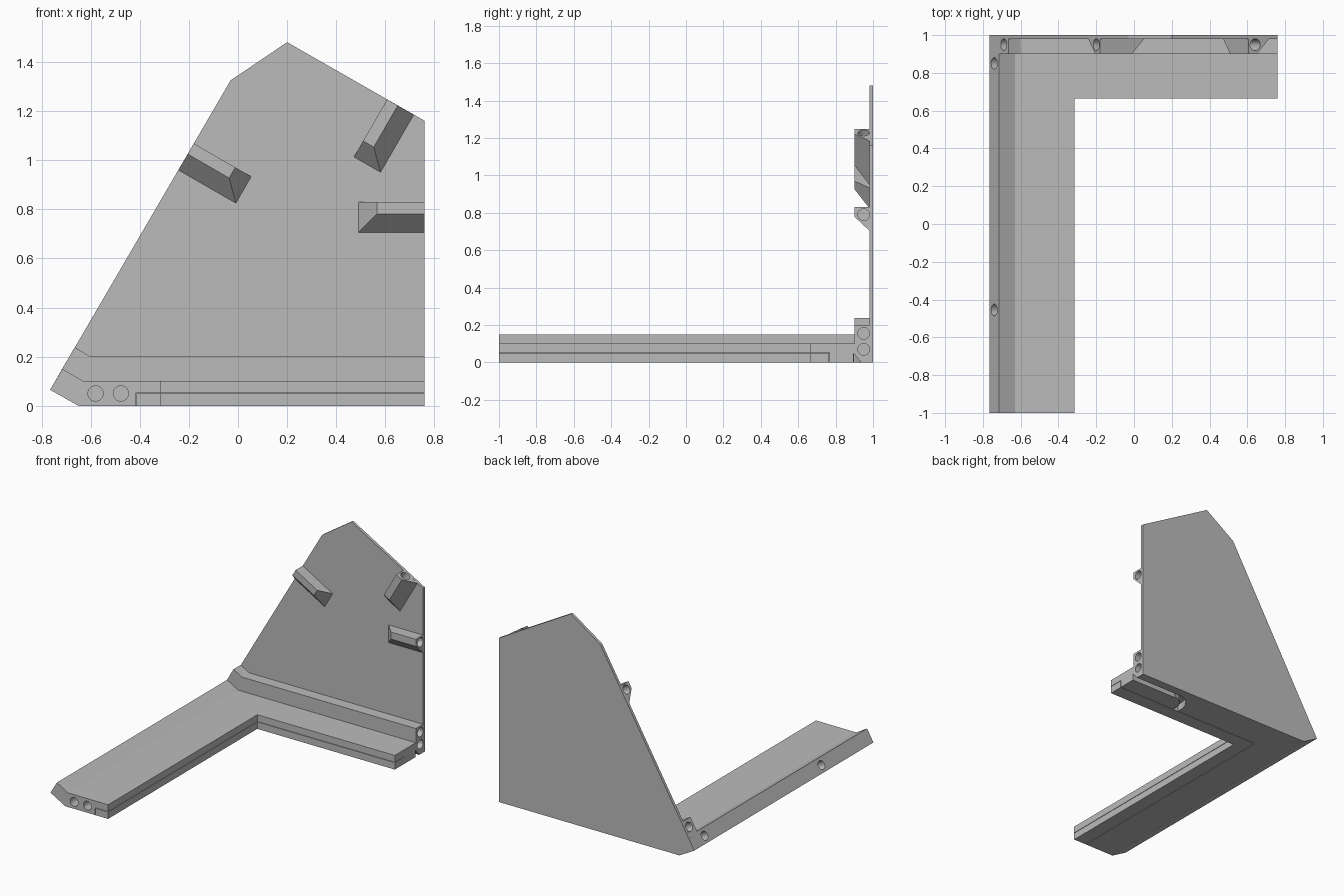
import bpy, bmesh, math
from mathutils import Vector

cube = bpy.data.objects.get("Cube")
if cube:
    bpy.data.objects.remove(cube)

grey = bpy.data.materials.new("plain grey")
grey.use_nodes = True
colour = (0.5, 0.5, 0.5, 1)
grey.diffuse_color = colour
grey.node_tree.nodes["Principled BSDF"].inputs["Base Color"].default_value = colour


def finish(name, bm):
    bmesh.ops.recalc_face_normals(bm, faces=bm.faces)
    mesh = bpy.data.meshes.new(name)
    bm.to_mesh(mesh)
    bm.free()
    mesh.materials.append(grey)
    ob = bpy.data.objects.new(name, mesh)
    bpy.context.collection.objects.link(ob)
    return ob


def prism(name, points, axis, start, end):
    """Extrude a 2D outline along an axis."""
    place = {"x": lambda p, d: (d, p[0], p[1]),
             "y": lambda p, d: (p[0], d, p[1]),
             "z": lambda p, d: (p[0], p[1], d)}[axis]
    bm = bmesh.new()
    face = bm.faces.new([bm.verts.new(place(p, start)) for p in points])
    new = bmesh.ops.extrude_face_region(bm, geom=[face])["geom"]
    shift = Vector(place((0, 0), end - start))
    bmesh.ops.translate(bm, vec=shift, verts=[v for v in new if isinstance(v, bmesh.types.BMVert)])
    return finish(name, bm)


def rect(a0, a1, b0, b1):
    return [(a0, b0), (a1, b0), (a1, b1), (a0, b1)]


def cut(ob, cutter, keep=False):
    """Subtract the cutter from the part and bake the result."""
    cutter.hide_render = True
    mod = ob.modifiers.new("cut", "BOOLEAN")
    mod.operation, mod.solver, mod.object = "DIFFERENCE", "EXACT", cutter
    bpy.context.view_layer.update()
    mesh = bpy.data.meshes.new_from_object(
        ob.evaluated_get(bpy.context.evaluated_depsgraph_get()))
    ob.modifiers.clear()
    ob.data = mesh
    if not keep:
        bpy.data.objects.remove(cutter)


def drill(ob, mouth, inward, depth=0.15, radius=0.031):
    """Round blind hole from the mouth point along the inward direction."""
    inward = Vector(inward).normalized()
    bm = bmesh.new()
    bmesh.ops.create_cone(bm, cap_ends=True, segments=32, radius1=radius,
                          radius2=radius, depth=depth * 2)
    bmesh.ops.rotate(bm, matrix=inward.to_track_quat("Z", "Y").to_matrix(), verts=bm.verts)
    bmesh.ops.translate(bm, vec=Vector(mouth), verts=bm.verts)
    cut(ob, finish("hole_cutter", bm))


# Back panel
prism("back_panel", [(-0.65, 0), (-0.765, 0.065), (-0.03, 1.325), (0.2, 1.48),
                     (0.76, 1.16), (0.76, 0)], "y", 0.98, 1.0)

# Base arm running forward, base foot running sideways, ridge along the panel
arm = prism("base_arm", [(-0.65, 0), (-0.765, 0.065), (-0.715, 0.15), (-0.63, 0.1),
                         (-0.315, 0.1), (-0.315, 0)], "y", -1, 0.9)
foot = prism("base_foot", rect(-0.4, 0.76, 0.665, 0.9), "z", 0, 0.1)
ridge = prism("panel_ridge", [(-0.65, 0), (-0.765, 0.065), (-0.665, 0.238), (-0.6, 0.2),
                              (0.76, 0.2), (0.76, 0)], "y", 0.9, 0.98)


# Thin seam around the lower inner lip
def lip_outline(x, y, out):
    return [(x, -1 - out), (-0.315 + out, -1 - out), (-0.315 + out, 0.665 - out),
            (0.76 + out, 0.665 - out), (0.76 + out, y), (x, y)]


seam = prism("seam_cutter", lip_outline(-0.417, 0.768, 0.02), "z", -0.02, 0.052)
cut(arm, seam, keep=True)
cut(foot, seam)
prism("lower_lip", lip_outline(-0.414, 0.765, 0), "z", 0, 0.049)

# Cable channel under the foot, curving forward to the seam
channel = prism("channel_cutter", [(0.895, 0.05), (0.895, -0.01), (0.945, -0.01)],
                "x", 0.39, 0.8)
cut(foot, channel, keep=True)
cut(ridge, channel)


def bend(radius, angles):
    return [(0.4 + radius * math.cos(math.radians(a)),
             0.8 + radius * math.sin(math.radians(a))) for a in angles]


curve = bend(0.14, range(90, 181, 10)) + [(0.26, 0.76), (0.3, 0.76)] + bend(0.1, range(180, 89, -10))
hook = prism("hook_cutter", curve, "z", -0.02, 0.05)
cut(foot, hook, keep=True)
cut(ridge, hook)

# Peg holes
slope = (0.866, 0, -0.5)
for x in (-0.58, -0.477):
    drill(arm, (x, -1, 0.05), (0, 1, 0))
for y in (0.85, -0.455):
    drill(arm, (-0.74, y, 0.107), slope)
drill(ridge, (-0.69, 0.95, 0.195), slope)
for z in (0.07, 0.155):
    drill(ridge, (0.76, 0.95, z), (-1, 0, 0))


# Edge clips: tapered blocks, flat on one side, sloped below and at the inner end
def clip(name, corner, out, side):
    out, side, corner = Vector(out), Vector(side), Vector(corner)

    def at(along, down, y):
        p = corner - out * along - side * down
        return Vector((p.x, y, p.y))

    bm = bmesh.new()
    rings = []
    for y, length, width in ((0.98, 0.27, 0.125), (0.9, 0.195, 0.05)):
        rings.append([bm.verts.new(at(a, d, y)) for a, d in rect(0, length, 0, width)])
    back, front = rings
    bm.faces.new(back)
    bm.faces.new(front)
    for i in range(4):
        j = (i + 1) % 4
        bm.faces.new((back[i], back[j], front[j], front[i]))
    ob = finish(name, bm)
    drill(ob, at(0, 0.04, 0.95), (-out.x, 0, -out.y))


clip("right_edge_clip", (0.76, 0.83), (1, 0), (0, 1))
clip("top_edge_clip", (0.607, 1.247), (0.5, 0.866), (-0.866, 0.5))
clip("sloped_edge_clip", (-0.18, 1.068), (-0.866, 0.5), (0.5, 0.866))
